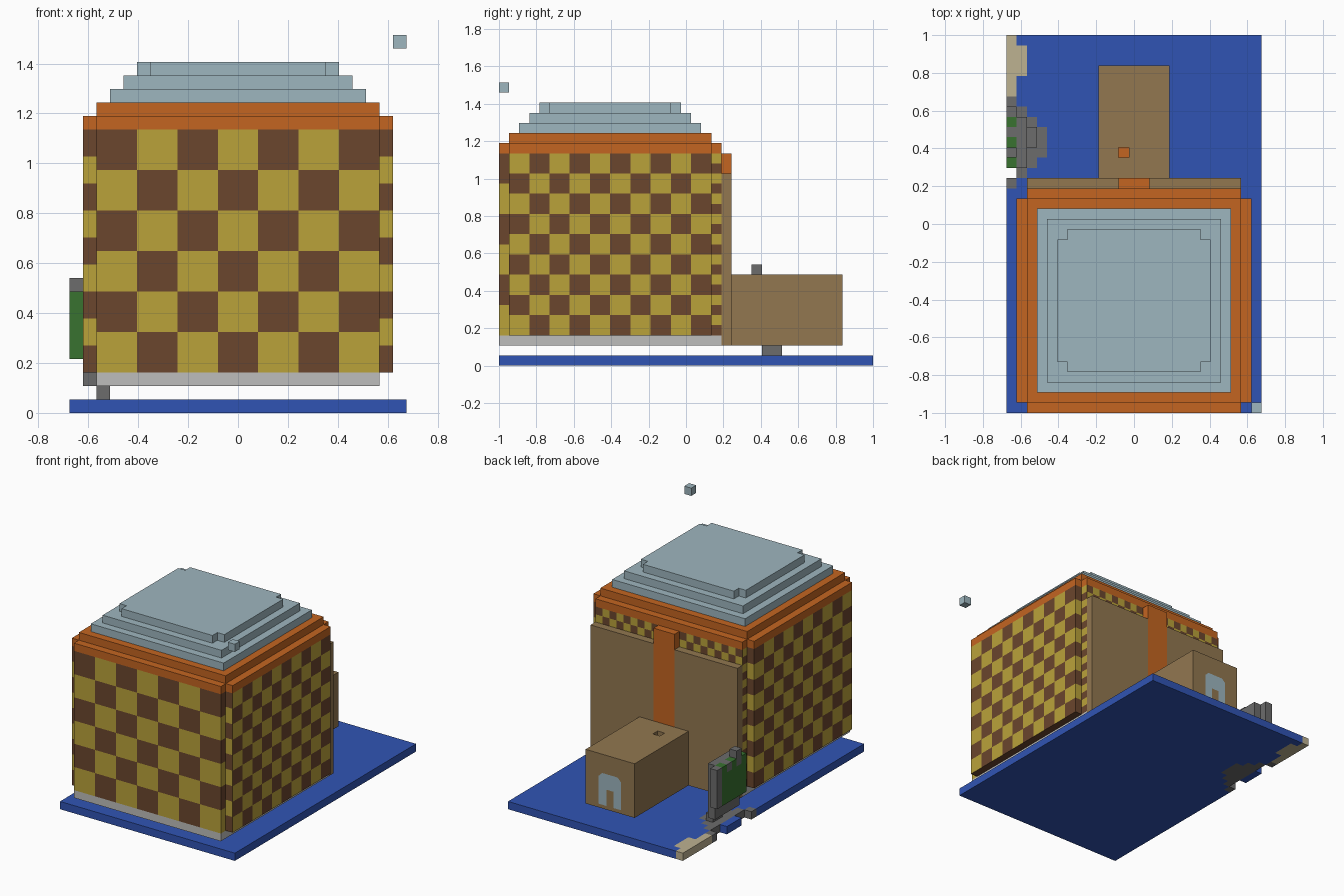
import bpy, bmesh
from mathutils import Vector

cube = bpy.data.objects.get("Cube")
if cube:
    bpy.data.objects.remove(cube, do_unlink=True)

U = 2 / 37  # one block


def material(name, rgb):
    lin = [((c / 255 + 0.055) / 1.055) ** 2.4 for c in rgb] + [1]
    m = bpy.data.materials.new(name)
    m.use_nodes = True
    m.diffuse_color = lin
    m.node_tree.nodes["Principled BSDF"].inputs["Base Color"].default_value = lin
    return m


BLUE = material("water blue", (48, 84, 180))
BEIGE = material("sand beige", (190, 178, 145))
GREY = material("stone grey", (108, 108, 108))
GREEN = material("leaf green", (56, 114, 48))
PALE = material("pale grey", (190, 190, 188))
YELLOW = material("mustard yellow", (186, 162, 58))
BROWN = material("dark brown", (107, 70, 45))
ORANGE = material("burnt orange", (196, 101, 33))
TAN = material("wood tan", (146, 119, 80))
SKY = material("pale blue", (158, 182, 191))


def finish(name, bm, *mats):
    mesh = bpy.data.meshes.new(name)
    bmesh.ops.scale(bm, vec=(U, U, U), verts=bm.verts)
    bm.to_mesh(mesh)
    bm.free()
    for m in mats:
        mesh.materials.append(m)
    ob = bpy.data.objects.new(name, mesh)
    bpy.context.collection.objects.link(ob)
    return ob


def add_prism(bm, outline, z0, z1):
    face = bm.faces.new([bm.verts.new((x, y, z0)) for x, y in outline])
    top = bmesh.ops.extrude_face_region(bm, geom=[face])
    verts = [g for g in top["geom"] if isinstance(g, bmesh.types.BMVert)]
    bmesh.ops.translate(bm, vec=(0, 0, z1 - z0), verts=verts)


def blocks(name, mat, *boxes):
    """Boxes given as x0, x1, y0, y1, z0, z1 in block units."""
    bm = bmesh.new()
    for x0, x1, y0, y1, z0, z1 in boxes:
        add_prism(bm, [(x0, y0), (x1, y0), (x1, y1), (x0, y1)], z0, z1)
    bmesh.ops.recalc_face_normals(bm, faces=bm.faces)
    return finish(name, bm, mat)


def notched_slab(name, mat, half, y0, y1, z0, z1):
    """Slab whose four corners each miss one block."""
    a = half - 1
    outline = [(-a, y0), (a, y0), (a, y0 + 1), (half, y0 + 1), (half, y1 - 1), (a, y1 - 1),
               (a, y1), (-a, y1), (-a, y1 - 1), (-half, y1 - 1), (-half, y0 + 1), (-a, y0 + 1)]
    bm = bmesh.new()
    add_prism(bm, outline, z0, z1)
    bmesh.ops.recalc_face_normals(bm, faces=bm.faces)
    return finish(name, bm, mat)


def checker(bm, start, along, normal, cols, rows, step, odd, width=None):
    """Checker wall hanging down from its top corner."""
    start, along = Vector(start), Vector(along) * (width or step)
    down = Vector((0, 0, -step))
    for i in range(cols):
        for j in range(rows):
            p = start + along * i + down * j
            f = bm.faces.new([bm.verts.new(q) for q in (p, p + along, p + along + down, p + down)])
            f.normal_update()
            if f.normal.dot(Vector(normal)) < 0:
                f.normal_flip()
            f.material_index = (i + j + odd) % 2


# Checkered walls with stepped corners
FRONT, BACK, IN, OUT, TOP = -18.5, 3.5, 10.5, 11.5, 21
X, Y = (1, 0, 0), (0, 1, 0)
bm = bmesh.new()
checker(bm, (-IN, FRONT, TOP), X, (0, -1, 0), 7, 6, 3, 0)
checker(bm, (-IN, BACK, TOP), X, Y, 21, 2, 1, 0)
for s in (-1, 1):
    side = (s, 0, 0)
    checker(bm, (s * OUT, FRONT + 1, TOP), Y, side, 10, 9, 2, 1)
    checker(bm, (s * IN, FRONT, TOP), Y, side, 1, 6, 3, 0, 1)
    checker(bm, (s * IN, BACK - 1, TOP), Y, side, 1, 18, 1, 1)
    checker(bm, (s * IN, FRONT + 1, TOP), side, (0, -1, 0), 1, 9, 2, 0, 1)
    checker(bm, (s * IN, BACK - 1, TOP), side, Y, 1, 9, 2, 0, 1)
    # underside of the projecting side
    ends = [(s * IN, FRONT + 1), (s * OUT, FRONT + 1), (s * OUT, BACK - 1), (s * IN, BACK - 1)]
    under = bm.faces.new([bm.verts.new((x, y, 3)) for x, y in ends[::-s]])
    under.normal_update()
finish("checkered_walls", bm, BROWN, YELLOW)

# Floor and stepped roof
blocks("building_floor", PALE, (-IN, IN, FRONT, BACK, 2, 3))
notched_slab("lower_cornice", ORANGE, OUT, FRONT, BACK, 21, 22)
blocks("upper_cornice", ORANGE, (-IN, IN, FRONT + 1, BACK - 1, 22, 23))
for k in (2, 3):
    blocks(f"roof_step_{k - 1}", SKY, (k - 11.5, 11.5 - k, FRONT + k, BACK - k, 21 + k, 22 + k))
notched_slab("roof_top", SKY, 7.5, FRONT + 4, BACK - 4, 25, 26)
blocks("floating_block", SKY, (11.5, 12.5, FRONT, FRONT + 1, 27, 28))

# Back panel with its centre stripe
blocks("back_panel", TAN, (-IN, -1.5, BACK, 4.5, 2, 19), (1.5, IN, BACK, 4.5, 2, 19),
       (-1.5, 1.5, BACK, 4.5, 2, 9))
blocks("back_stripe", ORANGE, (-1.5, 1.5, BACK, 4.5, 9, 21))

# Annex with a small square well in its roof
blocks("annex", TAN, (-3.5, 3.5, 4.5, 15.5, 2, 8),
       (-3.5, -1.5, 4.5, 15.5, 8, 9), (-0.5, 3.5, 4.5, 15.5, 8, 9),
       (-1.5, -0.5, 4.5, 6.5, 8, 9), (-1.5, -0.5, 7.5, 15.5, 8, 9))
blocks("annex_well_floor", ORANGE, (-1.5, -0.5, 6.5, 7.5, 8, 8.1))

# Arched window plate on the annex
half_arch = [(0.5, 2.5), (1.6, 2.5), (1.6, 6.1), (1.1, 6.6)]
arch = half_arch + [(-x, z) for x, z in half_arch[::-1]] + [(-0.5, 4.6), (0.5, 4.6)]
bm = bmesh.new()
plate = bm.faces.new([bm.verts.new((x, 15.55, z)) for x, z in arch])
plate.normal_update()
if plate.normal.y < 0:
    plate.normal_flip()
finish("annex_window", bm, SKY)

# Base plate, with a shore strip and a rocky edge let into one side
E = -12.5
blocks("base_plate", BLUE, (-8.5, 12.5, FRONT, 18.5, 0, 1),
       (E, -8.5, FRONT, 3.5, 0, 1), (E + 1, -8.5, 3.5, 4.5, 0, 1),
       (E + 2, -8.5, 4.5, 5.5, 0, 1), (E + 3, -8.5, 5.5, 6.5, 0, 1),
       (E + 3, -8.5, 9.5, 10.5, 0, 1), (E + 2, -8.5, 10.5, 11.5, 0, 1),
       (E + 1, -8.5, 11.5, 14.5, 0, 1), (E + 2, -8.5, 14.5, 17.5, 0, 1),
       (E + 1, -8.5, 17.5, 18.5, 0, 1), (E, E + 1, 6.5, 9.5, 0, 1))
blocks("shore", BEIGE, (E, E + 1, 12.5, 18.5, 0, 1), (E + 1, E + 2, 14.5, 17.5, 0, 1))
blocks("rocky_edge", GREY, (E, E + 1, 3.5, 4.5, 0, 1), (E, E + 1, 11.5, 12.5, 0, 1),
       (E + 1, E + 2, 4.5, 11.5, 0, 1), (E + 2, E + 3, 5.5, 10.5, 0, 1),
       (E + 3, E + 4, 6.5, 9.5, 0, 1))

# Rock pillar and hedge standing on the rocky edge
blocks("rock_pillar", GREY, (E + 2, E + 3, 7.5, 9.5, 1, 2), (E + 1, E + 2, 5.5, 10.5, 2, 9),
       (E, E + 1, 10.5, 11.5, 4, 9), (E, E + 1, 6.5, 7.5, 8, 10), (E, E + 1, 8.5, 9.5, 8, 9))
blocks("hedge", GREEN, (E, E + 1, 5.5, 10.5, 4, 8),
       *[(E, E + 1, y, y + 1, 8, 9) for y in (5.5, 7.5, 9.5)])
